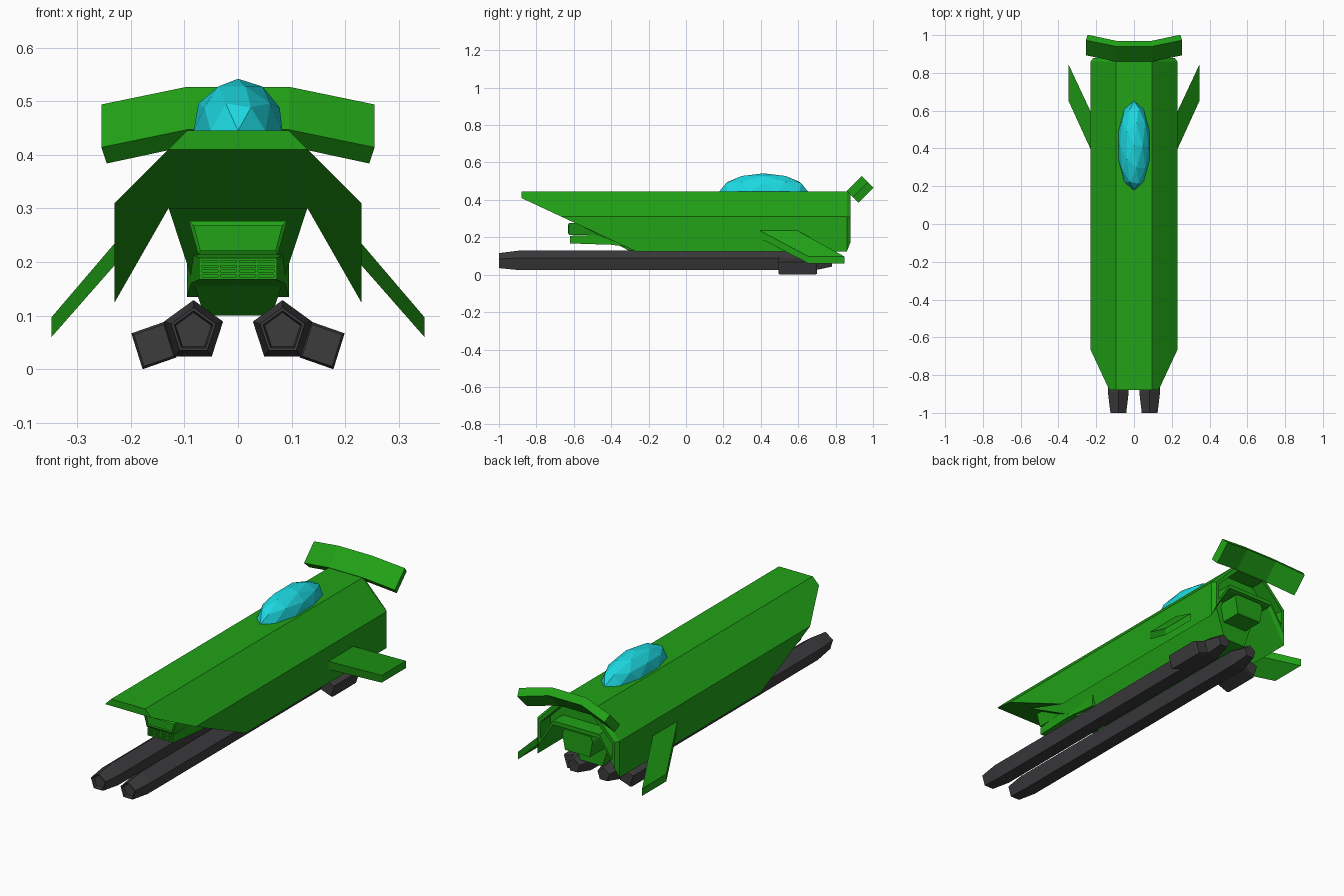
import bpy, bmesh, math
from mathutils import Vector

if "Cube" in bpy.data.objects:
    bpy.data.objects.remove(bpy.data.objects["Cube"])


def material(name, rgb):
    m = bpy.data.materials.new(name)
    m.diffuse_color = (*rgb, 1)
    m.use_nodes = True
    m.node_tree.nodes["Principled BSDF"].inputs["Base Color"].default_value = m.diffuse_color
    return m


GREEN = material("green_paint", (0.015, 0.36, 0.008))
DARK = material("dark_metal", (0.045, 0.045, 0.048))
GLASS = material("canopy_glass", (0.012, 0.70, 0.76))


def finish(name, bm, mat):
    bmesh.ops.recalc_face_normals(bm, faces=bm.faces)
    me = bpy.data.meshes.new(name)
    bm.to_mesh(me)
    bm.free()
    me.materials.append(mat)
    ob = bpy.data.objects.new(name, me)
    bpy.context.collection.objects.link(ob)
    return ob


def loft(rings):
    """Closed solid through rings of equal point count."""
    bm = bmesh.new()
    vs = [[bm.verts.new(p) for p in r] for r in rings]
    n = len(vs[0])
    for a, b in zip(vs, vs[1:]):
        for i in range(n):
            j = (i + 1) % n
            bm.faces.new((a[i], a[j], b[j], b[i]))
    bm.faces.new(vs[0])
    bm.faces.new(vs[-1])
    return bm


def ring(half, y):
    """Mirror a half profile of (x, z) points into a full ring at y."""
    full = half + [(-x, z) for x, z in reversed(half)]
    return [(x, y, z) for x, z in full]


def scaled(points, k, y):
    cx = sum(p[0] for p in points) / len(points)
    cz = sum(p[1] for p in points) / len(points)
    return [(cx + (x - cx) * k, y, cz + (z - cz) * k) for x, z in points]


def cut_front(bm, a, b):
    """Remove everything below the sloping line a-b (y, z) and close it."""
    no = Vector((0, b[1] - a[1], a[0] - b[0]))
    if no.z > 0:
        no.negate()
    res = bmesh.ops.bisect_plane(bm, geom=bm.verts[:] + bm.edges[:] + bm.faces[:],
                                 plane_co=(0, *a), plane_no=no, clear_outer=True)
    edges = [e for e in res["geom_cut"] if isinstance(e, bmesh.types.BMEdge)]
    bmesh.ops.edgeloop_fill(bm, edges=edges)


# hull: arched section, chamfered recessed tail, undercut nose
arch = [(0.095, 0.445), (0.23, 0.31), (0.23, 0.125), (0.13, 0.30)]
rim = [(0.09, 0.438), (0.215, 0.307), (0.215, 0.175), (0.13, 0.305)]
inner = [(0.08, 0.42), (0.20, 0.30), (0.20, 0.215), (0.13, 0.325)]
bm = loft([ring(arch, -0.88), ring(arch, 0.86), ring(rim, 0.88),
           ring(inner, 0.88), ring(inner, 0.80)])
cut_front(bm, (-0.88, 0.41), (-0.28, 0.13))
finish("hull", bm, GREEN)

# keel under the hull
keel = [(0.13, 0.302), (0.063, 0.10)]
bm = loft([[(x, -0.64 if z > 0.2 else -0.25, z) for x, _, z in ring(keel, 0)],
           ring(keel, 0.76)])
finish("keel", bm, GREEN)
tail = [(0.075, 0.295), (0.085, 0.27), (0.07, 0.19)]
finish("tail_block", loft([ring(tail, 0.70), ring(tail, 0.87)]), GREEN)

# nose intake: framed upper panel and lower grille housing
outer = [(0.092, 0.277), (0.074, 0.213)]
panel = [(0.082, 0.268), (0.070, 0.222)]
finish("intake_upper", loft([ring(outer, -0.40), ring(outer, -0.625), ring(panel, -0.63),
                             ring(panel, -0.618)]), GREEN)
finish("intake_lower", loft([ring([(0.072, 0.208), (0.072, 0.167)], -0.612),
                             ring([(0.088, 0.215), (0.088, 0.160)], -0.40),
                             ring([(0.095, 0.215), (0.095, 0.135)], -0.20)]), GREEN)


def slat(name, x, z, w, h):
    p = [(x - w, z - h), (x + w, z - h), (x + w, z + h), (x - w, z + h)]
    finish(name, loft([scaled(p, 1, -0.62), scaled(p, 1, -0.605)]), GREEN)


for i in range(5):
    slat(f"grille_bar_{i}", 0, 0.170 + i * 0.0088, 0.072, 0.0025)
for i in range(5):
    slat(f"grille_post_{i}", -0.07 + i * 0.035, 0.1876, 0.0025, 0.02)

# canopy: stretched faceted dome
bm = bmesh.new()
bmesh.ops.create_icosphere(bm, subdivisions=2, radius=1)
for v in bm.verts:
    v.co = (v.co.x * 0.087, 0.415 + v.co.y * 0.237, 0.445 + v.co.z * 0.097)
finish("canopy", bm, GLASS)

# rear wing: bent plate tilted 45 degrees
rings = []
for x, drop in ((-0.255, 0.033), (-0.095, 0), (0.095, 0), (0.255, 0.033)):
    back = x * 0.96
    y, z = 0.86 + drop, 0.447 - drop
    rings.append([(x, y, z), (x, y + 0.08, z + 0.08),
                  (back, y + 0.109, z + 0.05), (back, y + 0.029, z - 0.03)])
finish("rear_wing", loft(rings), GREEN)

for s, side in ((-1, "left"), (1, "right")):
    # swept side fin
    root = [(s * 0.225, y, z) for y, z in ((0.385, 0.241), (0.585, 0.241), (0.585, 0.20), (0.385, 0.20))]
    tip = [(s * 0.348, y, z) for y, z in ((0.655, 0.097), (0.848, 0.097), (0.848, 0.06), (0.655, 0.06))]
    finish(f"{side}_fin", loft([root, tip]), GREEN)

    # five-sided barrel with hollow muzzle
    pent = [(s * (0.083 + 0.058 * math.sin(i * math.tau / 5)),
             0.071 + 0.058 * math.cos(i * math.tau / 5)) for i in range(5)]
    finish(f"{side}_barrel", loft([scaled(pent, k, y) for k, y in (
        (0.6, -0.985), (0.66, -1.0), (0.76, -1.0), (1, -0.89), (1, 0.69), (0.6, 0.78))]), DARK)

    # pod on the outer lower facet of the barrel
    pod = [(s * x, z) for x, z in ((0.136, 0.089), (0.199, 0.067), (0.178, 0.0), (0.115, 0.022))]
    finish(f"{side}_pod", loft([scaled(pod, k, y) for k, y in (
        (0.88, 0.495), (1, 0.505), (1, 0.69), (0.88, 0.70))]), DARK)
